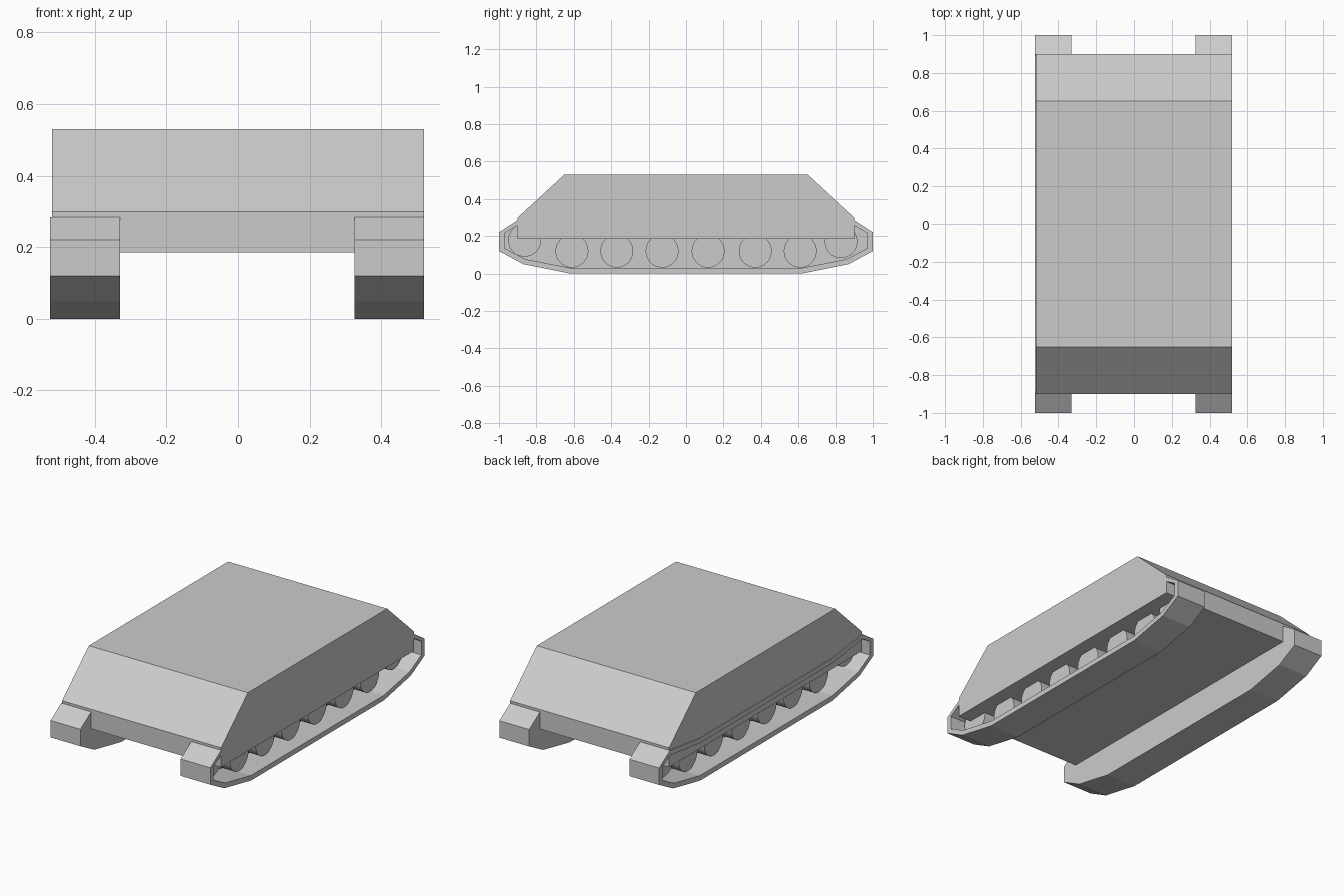
import bpy, bmesh, math

if "Cube" in bpy.data.objects:
    bpy.data.objects.remove(bpy.data.objects["Cube"])


def add_object(name, bm):
    bmesh.ops.recalc_face_normals(bm, faces=bm.faces)
    mesh = bpy.data.meshes.new(name)
    bm.to_mesh(mesh)
    bm.free()
    obj = bpy.data.objects.new(name, mesh)
    bpy.context.collection.objects.link(obj)
    return obj


def symmetric(half):
    """Close a profile given for +y by mirroring it to -y."""
    return half + [(-y, z) for y, z in reversed(half)]


def loft(name, sections):
    """Bridge a run of (x, yz profile) sections and cap both ends."""
    bm = bmesh.new()
    rings = [[bm.verts.new((x, y, z)) for y, z in prof] for x, prof in sections]
    for a, b in zip(rings, rings[1:]):
        for i in range(len(a)):
            j = (i + 1) % len(a)
            bm.faces.new((a[i], a[j], b[j], b[i]))
    bm.faces.new(rings[0])
    bm.faces.new(rings[-1])
    return add_object(name, bm)


# Hull: one sloped prism across the full width
hull = symmetric([(0.90, 0.185), (0.90, 0.30), (0.65, 0.53)])
loft("hull", [(-0.52, hull), (0.52, hull)])

# Track profiles: outer belt and the recess inside it
outer = symmetric([(0.0, 0.0), (0.62, 0.0), (0.87, 0.05), (1.0, 0.12),
                   (1.0, 0.22), (0.90, 0.285), (0.62, 0.25)])
inner = symmetric([(0.0, 0.03), (0.62, 0.03), (0.86, 0.077), (0.97, 0.135),
                   (0.97, 0.215), (0.90, 0.257), (0.62, 0.222)])
# drop the duplicated point on the centre line
outer.pop()
inner.pop()

# Wheels: six on the ground run, one raised at each end
wheels = [(y, 0.12) for y in (-0.61, -0.37, -0.128, 0.118, 0.37, 0.61)]
wheels += [(-0.863, 0.178), (0.829, 0.17)]


def wheel(name, x0, x1, y, z, radius=0.088, sides=32):
    ring = [(y + radius * math.cos(2 * math.pi * i / sides),
             z + radius * math.sin(2 * math.pi * i / sides)) for i in range(sides)]
    obj = loft(name, [(x0, ring), (x1, ring)])
    bpy.ops.object.select_all(action='DESELECT')
    obj.select_set(True)
    bpy.context.view_layer.objects.active = obj
    bpy.ops.object.shade_smooth_by_angle(angle=math.radians(30))


# Each side: belt with a closed inner wall, open outwards, holding the wheels
for side, s, shift in (("right", 1, 0.0), ("left", -1, -0.005)):
    def px(x):
        return s * x + shift
    loft(f"{side}_track", [(px(0.325), outer), (px(0.52), outer),
                           (px(0.52), inner), (px(0.345), inner)])
    for n, (y, z) in enumerate(wheels, 1):
        wheel(f"{side}_wheel_{n}", px(0.345), px(0.435), y, z)
